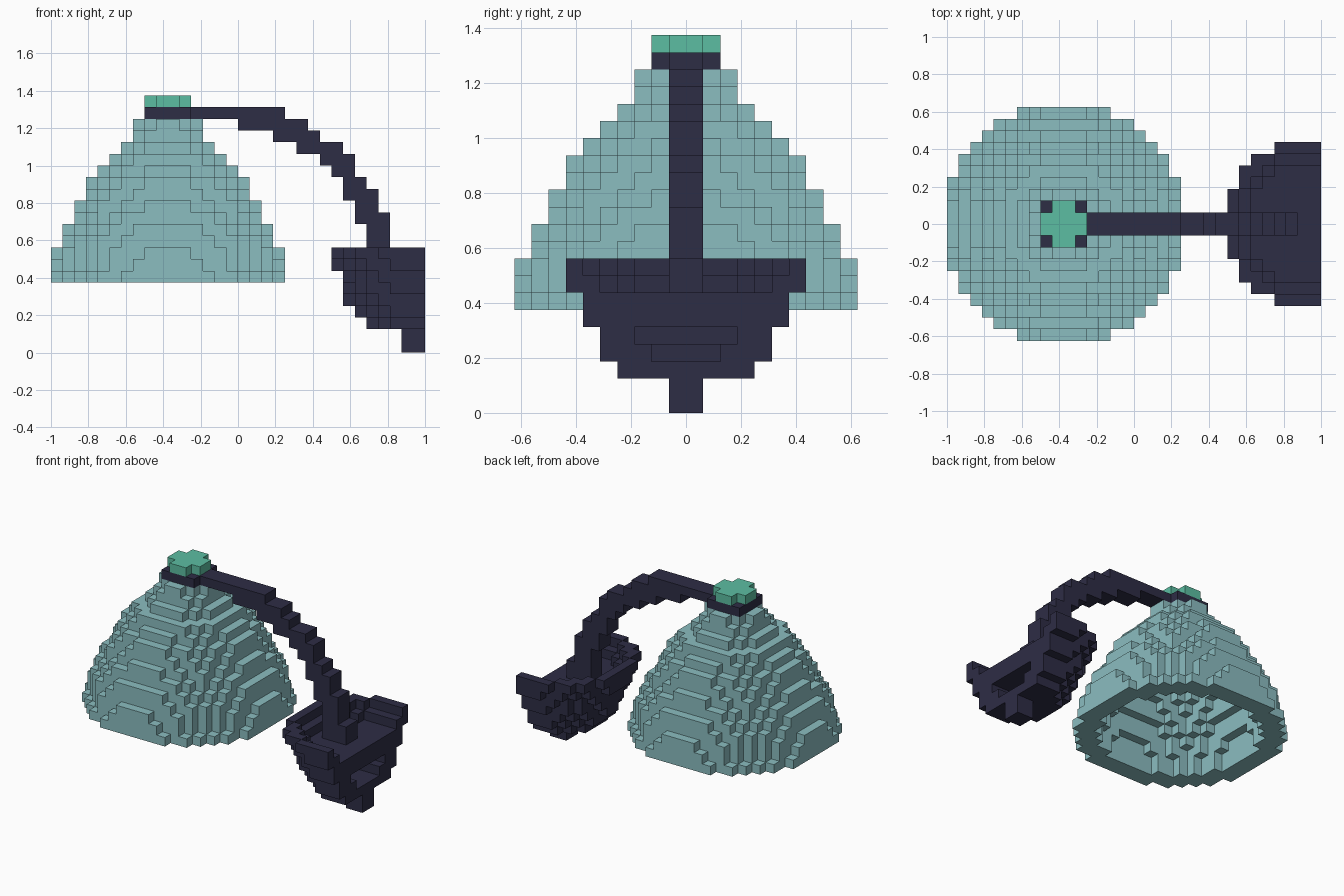
import bpy
import bmesh
from mathutils import Vector

U = 1 / 16  # edge length of one block

if "Cube" in bpy.data.objects:
    bpy.data.objects.remove(bpy.data.objects["Cube"], do_unlink=True)


def material(name, rgb):
    m = bpy.data.materials.new(name)
    m.use_nodes = True
    m.diffuse_color = (*rgb, 1)
    bsdf = next(n for n in m.node_tree.nodes if n.type == "BSDF_PRINCIPLED")
    bsdf.inputs["Base Color"].default_value = (*rgb, 1)
    return m


def box(x0, x1, half_y, z0, z1):
    """Blocks of a box that is symmetric in y."""
    return {(x, y, z) for x in range(x0, x1) for y in range(-half_y, half_y)
            for z in range(z0, z1)}


def disc(cx, radius_sq, z, y_scale=1.0):
    """Blocks of one round layer, kept inside the model's width."""
    return {(x, y, z) for x in range(32) for y in range(-10, 10)
            if (x + .5 - cx) ** 2 + ((y + .5) * y_scale) ** 2 <= radius_sq}


# Shade: hollow dome, squared radius of each layer from the rim up
shade = set()
shade_layers = [102.6, 98, 94, 87, 80, 70, 62, 54, 46, 34, 27, 18, 11, 7.5]
for z, r2 in enumerate(shade_layers, 6):
    shade |= disc(10, r2, z)
    if z < 19:
        shade -= disc(10, (r2 ** .5 - 1.9) ** 2, z)

# Arm: stepped arch, two blocks thick, from the mount to the cap
arm = set()
arm_rows = [(27, 30), (27, 30), (27, 29), (27, 29), (26, 29), (26, 28), (25, 28),
            (25, 27), (24, 26), (23, 26), (21, 25), (19, 23), (16, 22), (12, 20)]
for z, (x0, x1) in enumerate(arm_rows, 7):
    arm |= box(x0, x1, 1, z, z + 1)

# Collar and finial on top of the shade
collar = box(8, 12, 2, 20, 21)
finial = box(8, 12, 1, 21, 22) | box(9, 11, 2, 21, 22)

# Wall mount: half bowl with a dished top, a notch in the back and a stub below
mount = box(30, 32, 1, 0, 2)
for z, r2 in enumerate([16, 24, 30.6, 35, 40, 46, 51.5], 2):
    mount |= disc(31, r2, z, 1.01)
mount -= disc(31, 27, 7) | disc(31, 37, 8)
mount -= box(29, 32, 2, 3, 4) | box(28, 32, 3, 4, 5)
mount -= arm

teal = material("pale teal", (.258, .508, .527))
navy = material("dark navy", (.027, .026, .060))
green = material("sea green", (.107, .515, .361))
parts = [("shade", shade, teal), ("arm", arm, navy), ("collar", collar, navy),
         ("finial", finial, green), ("wall_mount", mount, navy)]
solid = set().union(*(cells for _, cells, _ in parts))


def build(name, cells, mat):
    """Make a mesh of the outer block faces only."""
    bm = bmesh.new()
    verts = {}

    def vert(p):
        key = tuple(round(c) for c in p)
        if key not in verts:
            verts[key] = bm.verts.new((key[0] * U - 1, key[1] * U, key[2] * U))
        return verts[key]

    for cell in sorted(cells):
        for axis in range(3):
            for side in (0, 1):
                n = list(cell)
                n[axis] += 2 * side - 1
                if tuple(n) in solid:
                    continue
                a, b = Vector((0, 0, 0)), Vector((0, 0, 0))
                a[(axis + 1) % 3] = 1
                b[(axis + 2) % 3] = 1
                p = Vector(cell)
                p[axis] += side
                loop = [p, p + a, p + a + b, p + b]
                bm.faces.new([vert(q) for q in (loop if side else loop[::-1])])
    mesh = bpy.data.meshes.new(name)
    bm.to_mesh(mesh)
    bm.free()
    mesh.materials.append(mat)
    bpy.context.scene.collection.objects.link(bpy.data.objects.new(name, mesh))


for part in parts:
    build(*part)
